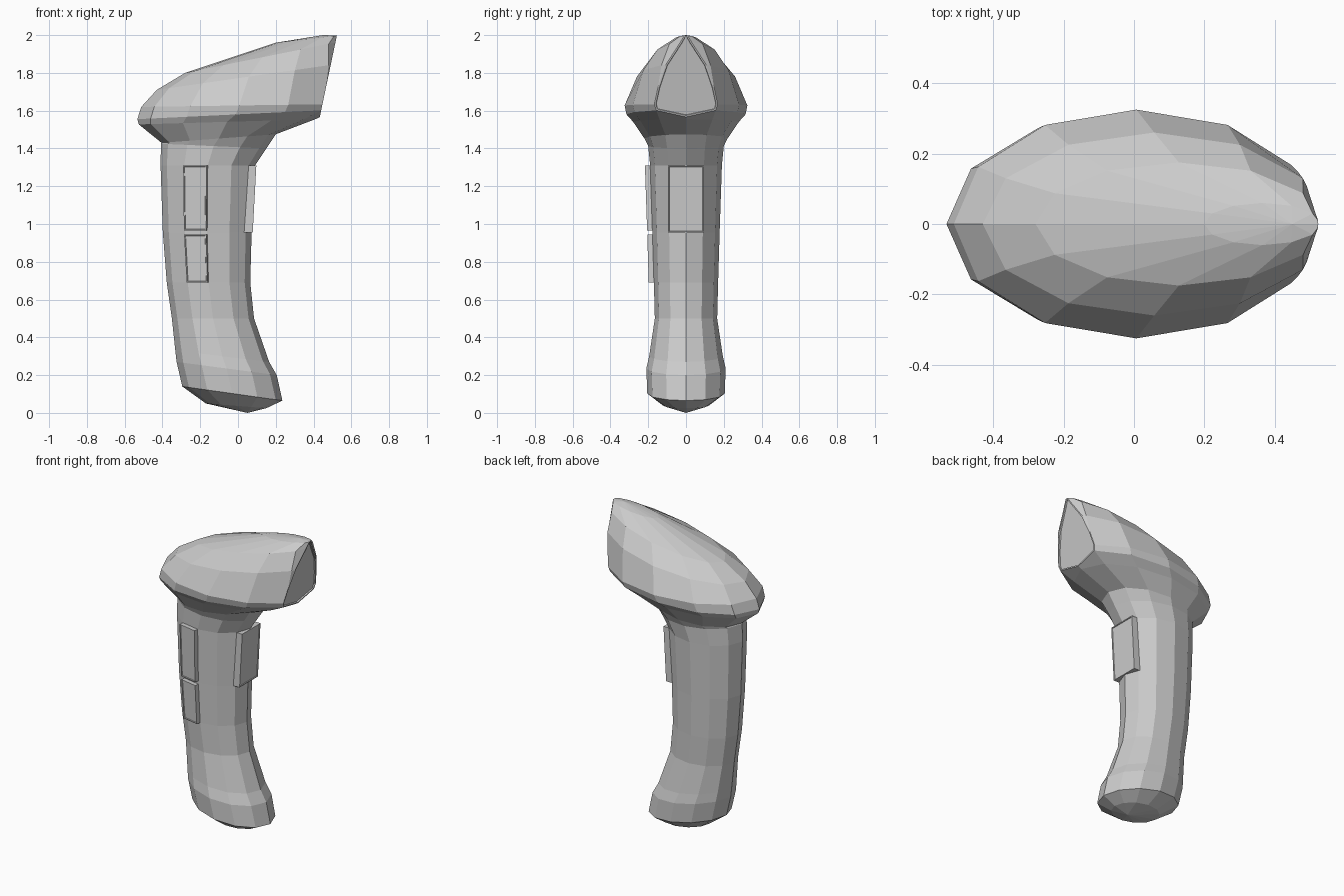
import bpy, bmesh, math
from mathutils import Vector

if "Cube" in bpy.data.objects:
    bpy.data.objects.remove(bpy.data.objects["Cube"])

SIDES = 12


def ring(r):
    """12 points of a tilted oval: left x,z / right x,z / half width."""
    lx, lz, rx, rz, w = r
    pts = []
    for i in range(SIDES):
        t = 2 * math.pi * i / SIDES
        k = (1 + math.cos(t)) / 2
        pts.append(Vector((lx + (rx - lx) * k, w * math.sin(t), lz + (rz - lz) * k)))
    return pts


def loft(rings):
    bm = bmesh.new()
    loops = [[bm.verts.new(p) for p in ring(r)] for r in rings]
    for a, b in zip(loops, loops[1:]):
        for i in range(SIDES):
            j = (i + 1) % SIDES
            bm.faces.new((a[i], a[j], b[j], b[i]))
    return bm, loops


def cap_point(bm, loop, tip):
    v = bm.verts.new(tip)
    for i in range(SIDES):
        bm.faces.new((loop[i], loop[(i + 1) % SIDES], v))


def finish(bm, name):
    bmesh.ops.recalc_face_normals(bm, faces=bm.faces[:])
    me = bpy.data.meshes.new(name)
    bm.to_mesh(me)
    bm.free()
    ob = bpy.data.objects.new(name, me)
    bpy.context.collection.objects.link(ob)
    return ob


def rim(bm, face, width, depth):
    """Thin raised border around a recessed face."""
    bmesh.ops.inset_region(bm, faces=[face], thickness=width)
    bmesh.ops.inset_region(bm, faces=[face], thickness=width * 0.3, depth=-depth)


def panel(name, corners, inward):
    bm = bmesh.new()
    out = [bm.verts.new(c) for c in corners]
    inn = [bm.verts.new(Vector(c) + Vector(inward)) for c in corners]
    face = bm.faces.new(out)
    bm.faces.new(inn)
    for i in range(4):
        j = (i + 1) % 4
        bm.faces.new((out[i], out[j], inn[j], inn[i]))
    bmesh.ops.recalc_face_normals(bm, faces=bm.faces[:])
    rim(bm, face, 0.008, 0.004)
    return finish(bm, name)


# Handle, bottom to top
neck = (-0.405, 1.43, 0.20, 1.475, 0.22)
grip_top = (-0.41, 1.31, 0.09, 1.31, 0.19)
grip_mid = (-0.398, 0.955, 0.072, 0.955, 0.178)
grip_low = (-0.377, 0.69, 0.065, 0.69, 0.17)
bm, loops = loft([
    (-0.17, 0.05, 0.15, 0.025, 0.12),
    (-0.295, 0.14, 0.235, 0.065, 0.205),
    (-0.325, 0.27, 0.205, 0.20, 0.21),
    (-0.332, 0.33, 0.165, 0.27, 0.195),
    (-0.35, 0.50, 0.085, 0.50, 0.165),
    grip_low, grip_mid, grip_top,
    (-0.408, 1.425, 0.15, 1.40, 0.20),
    neck])
cap_point(bm, loops[0], (0.05, 0, 0))
bm.faces.new(loops[-1])
finish(bm, "handle")

# Head, sliced at the nose for the scan window
bm, loops = loft([
    neck,
    (-0.525, 1.527, 0.41, 1.555, 0.28),
    (-0.533, 1.555, 0.51, 1.605, 0.315),
    (-0.512, 1.62, 0.525, 1.635, 0.325),
    (-0.43, 1.71, 0.545, 1.85, 0.26),
    (-0.28, 1.80, 0.535, 1.965, 0.175),
    (0.20, 1.96, 0.53, 1.998, 0.06)])
cap_point(bm, loops[-1], (0.45, 0, 2.0))
bm.faces.new(loops[0])
bmesh.ops.recalc_face_normals(bm, faces=bm.faces[:])
cut = bmesh.ops.bisect_plane(
    bm, geom=bm.verts[:] + bm.edges[:] + bm.faces[:], dist=1e-5,
    plane_co=(0.44, 0, 1.6), plane_no=(1, 0, -0.21), clear_outer=True)
edges = [e for e in cut["geom_cut"] if isinstance(e, bmesh.types.BMEdge)]
window = bmesh.ops.contextual_create(bm, geom=edges)["faces"][0]
bmesh.ops.recalc_face_normals(bm, faces=bm.faces[:])
rim(bm, window, 0.008, 0.008)
finish(bm, "scanner_head")

# Trigger on the front of the grip
panel("trigger",
      [(0.097, -0.095, 1.31), (0.097, 0.095, 1.31), (0.078, 0.095, 0.955), (0.078, -0.095, 0.955)],
      (-0.06, 0, 0))

# Two buttons raised from one side facet of the grip
top, mid, low = ring(grip_top), ring(grip_mid), ring(grip_low)
out = Vector((-0.2, -0.98, 0)) * 0.028
for name, a, b, f0, f1 in (("upper_button", top, mid, 0, 0.97), ("lower_button", mid, low, 0.04, 1)):
    corners = [a[8].lerp(b[8], f0), a[9].lerp(b[9], f0), a[9].lerp(b[9], f1), a[8].lerp(b[8], f1)]
    panel(name, [c + out for c in corners], -out * 1.5)
